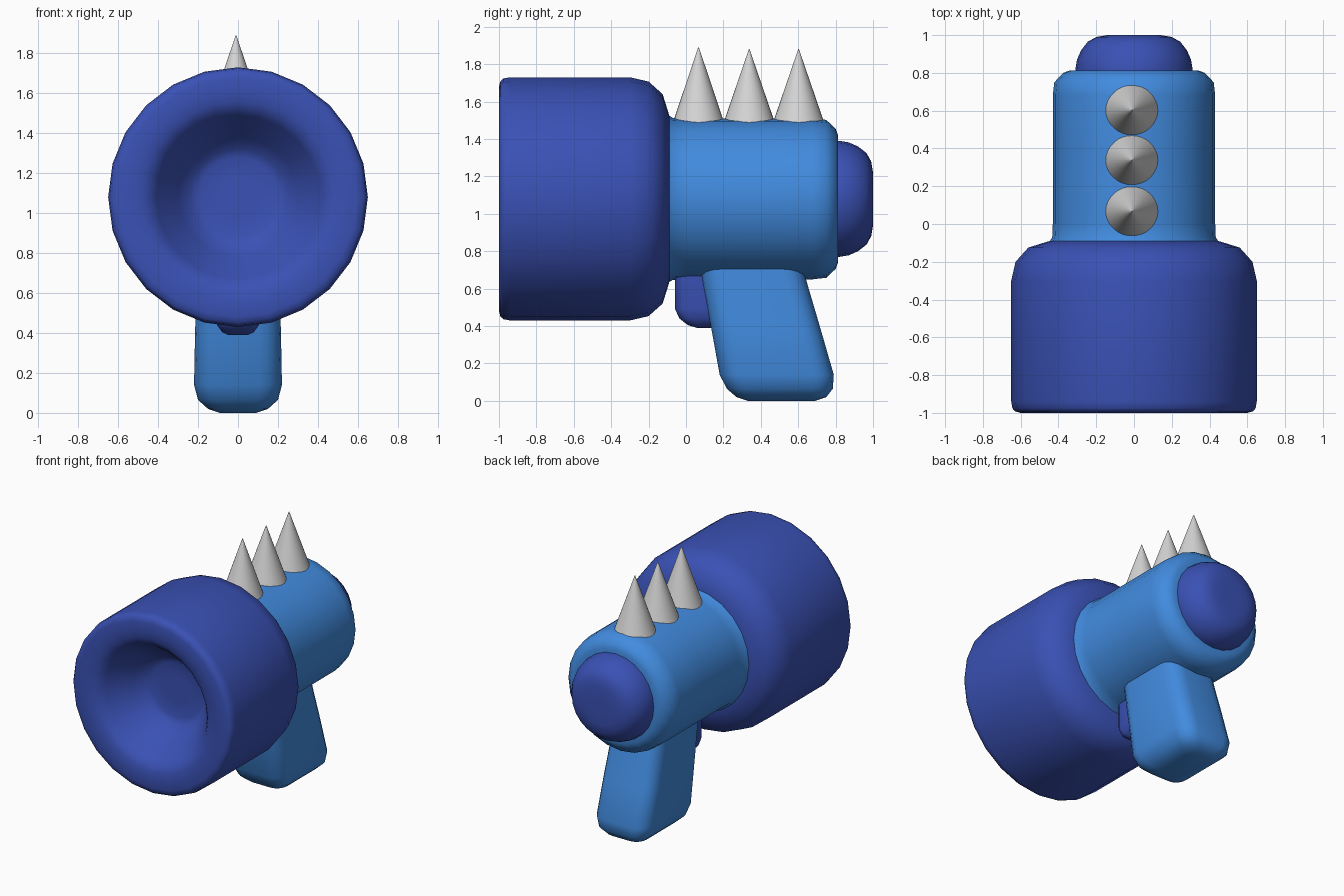
import bpy, bmesh, math

if "Cube" in bpy.data.objects:
    bpy.data.objects.remove(bpy.data.objects["Cube"])

AXIS_Z = 1.08  # height of the barrel axis


def material(name, rgb):
    m = bpy.data.materials.new(name)
    m.diffuse_color = (*rgb, 1)
    m.use_nodes = True
    m.node_tree.nodes["Principled BSDF"].inputs["Base Color"].default_value = m.diffuse_color
    return m


NAVY = material("dark blue", (0.042, 0.082, 0.46))
SKY = material("light blue", (0.054, 0.26, 0.74))
GREY = material("light grey", (0.66, 0.66, 0.66))


def loft(name, rings, mat, angle):
    """Skin a list of equal-length point rings and cap both ends."""
    bm = bmesh.new()
    loops = [[bm.verts.new(p) for p in ring] for ring in rings]
    n = len(loops[0])
    for a, b in zip(loops, loops[1:]):
        for i in range(n):
            j = (i + 1) % n
            bm.faces.new((a[i], a[j], b[j], b[i]))
    bm.faces.new(loops[0])
    bm.faces.new(loops[-1])
    bmesh.ops.recalc_face_normals(bm, faces=bm.faces)
    me = bpy.data.meshes.new(name)
    bm.to_mesh(me)
    bm.free()
    ob = bpy.data.objects.new(name, me)
    bpy.context.collection.objects.link(ob)
    me.materials.append(mat)
    bpy.ops.object.select_all(action='DESELECT')
    ob.select_set(True)
    bpy.context.view_layer.objects.active = ob
    bpy.ops.object.shade_smooth_by_angle(angle=math.radians(angle))
    return ob


def lathe(name, profile, mat, n=24):
    """Revolve (y, radius) points about the barrel axis."""
    turns = [2 * math.pi * i / n for i in range(n)]
    rings = [[(r * math.sin(t), y, AXIS_Z + r * math.cos(t)) for t in turns]
             for y, r in profile]
    return loft(name, rings, mat, 60)


def rounded_section(z, y0, y1, hx, rad, steps=4):
    """Horizontal rounded rectangle at height z."""
    yc, hy = (y0 + y1) / 2, (y1 - y0) / 2
    pts = []
    for q, (sx, sy) in enumerate(((1, 1), (-1, 1), (-1, -1), (1, -1))):
        for k in range(steps + 1):
            t = math.pi / 2 * (q + k / steps)
            pts.append((sx * (hx - rad) + rad * math.cos(t),
                        yc + sy * (hy - rad) + rad * math.sin(t), z))
    return pts


# Wide muzzle with a hollow bowl in the front
lathe("muzzle", [(-0.70, 0.10), (-0.70, 0.20), (-0.715, 0.24), (-0.78, 0.30),
                 (-0.94, 0.41), (-0.975, 0.44), (-0.993, 0.48), (-1.0, 0.53),
                 (-1.0, 0.60), (-0.992, 0.63), (-0.975, 0.644), (-0.94, 0.65),
                 (-0.62, 0.65), (-0.30, 0.65), (-0.20, 0.627), (-0.125, 0.56),
                 (-0.10, 0.48), (-0.088, 0.44)], NAVY)

# Main body
lathe("body", [(-0.14, 0.46), (-0.09, 0.445), (-0.07, 0.433), (0.0, 0.43),
               (0.40, 0.43), (0.68, 0.43), (0.75, 0.422), (0.80, 0.375),
               (0.813, 0.34), (0.813, 0.28)], SKY)

# Rear knob
lathe("rear_knob", [(0.76, 0.31), (0.82, 0.31), (0.87, 0.302), (0.92, 0.28),
                    (0.965, 0.245), (0.99, 0.20), (1.0, 0.14), (1.0, 0.06)], NAVY)

# Slanted grip, bottom to top
loft("grip", [rounded_section(*s) for s in (
    (0.0, 0.33, 0.69, 0.09, 0.06),
    (0.02, 0.27, 0.75, 0.15, 0.08),
    (0.065, 0.218, 0.785, 0.20, 0.10),
    (0.14, 0.18, 0.79, 0.22, 0.11),
    (0.40, 0.133, 0.715, 0.215, 0.11),
    (0.62, 0.09, 0.65, 0.208, 0.11),
    (0.80, 0.06, 0.60, 0.205, 0.11))], SKY, 60)

# Trigger in front of the grip
loft("trigger", [rounded_section(*s) for s in (
    (0.39, 0.06, 0.20, 0.05, 0.03),
    (0.405, 0.01, 0.22, 0.08, 0.045),
    (0.44, -0.035, 0.23, 0.105, 0.055),
    (0.49, -0.058, 0.23, 0.115, 0.06),
    (0.72, -0.06, 0.23, 0.115, 0.06))], NAVY, 60)

# Row of spikes along the top
for i, (y, tip) in enumerate(((0.067, 1.89), (0.338, 1.88), (0.602, 1.88))):
    rings = [[(-0.01 + r * math.cos(2 * math.pi * k / 32),
               y + r * math.sin(2 * math.pi * k / 32), z) for k in range(32)]
             for z, r in ((1.47, 0.143), (tip, 0.002))]
    loft(f"spike_{i + 1}", rings, GREY, 30)
